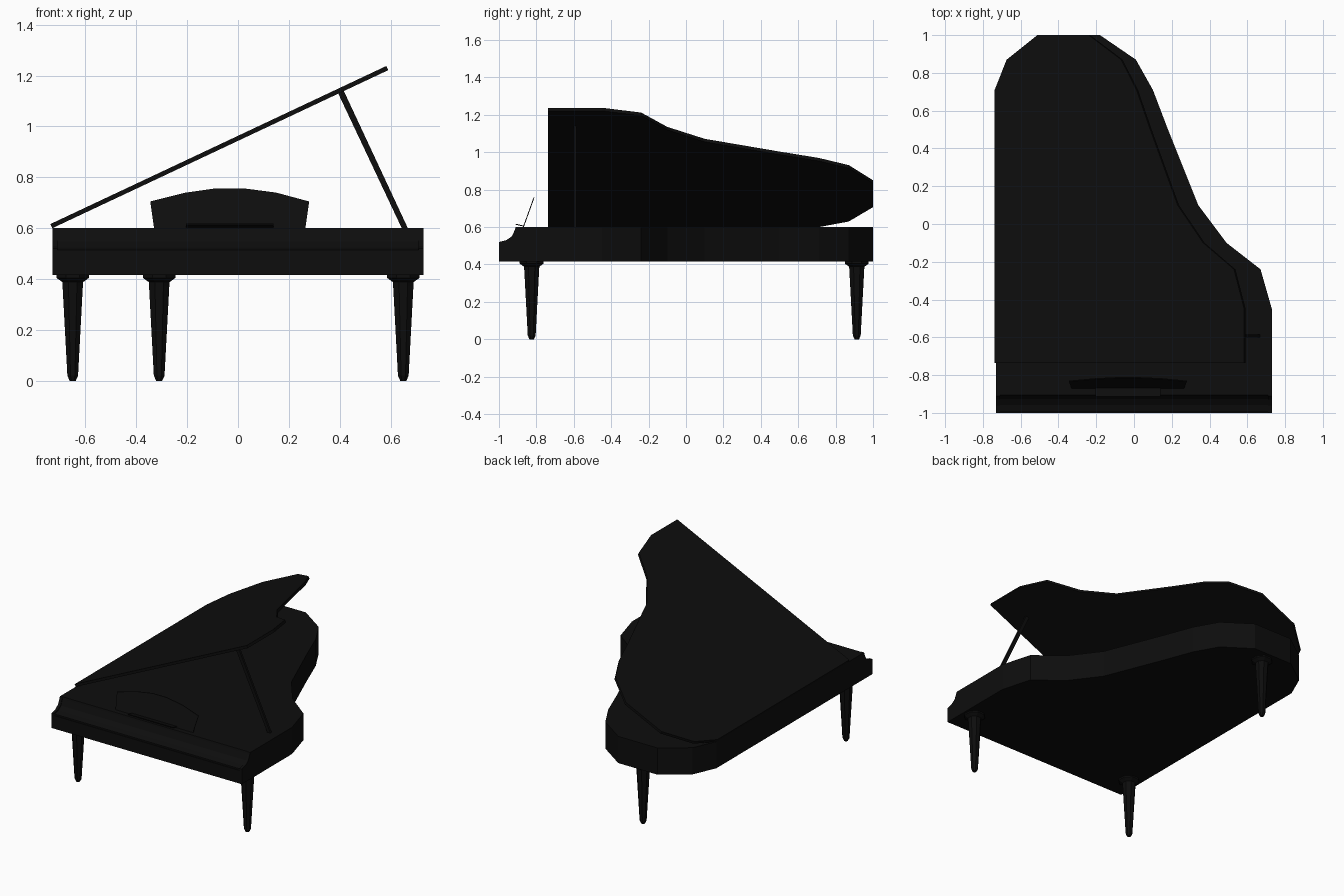
import bpy, bmesh, math
from mathutils import Vector

cube = bpy.data.objects.get("Cube")
if cube:
    bpy.data.objects.remove(cube)

black = bpy.data.materials.new("black lacquer")
black.use_nodes = True
colour = (0.004, 0.004, 0.004, 1)
black.diffuse_color = colour
black.node_tree.nodes["Principled BSDF"].inputs["Base Color"].default_value = colour


def finish(name, bm):
    bmesh.ops.recalc_face_normals(bm, faces=bm.faces[:])
    mesh = bpy.data.meshes.new(name)
    bm.to_mesh(mesh)
    bm.free()
    mesh.materials.append(black)
    obj = bpy.data.objects.new(name, mesh)
    bpy.context.collection.objects.link(obj)
    return obj


def prism(name, points, offset):
    """Solid made by sweeping a flat outline along an offset."""
    bm = bmesh.new()
    face = bm.faces.new([bm.verts.new(p) for p in points])
    swept = bmesh.ops.extrude_face_region(bm, geom=[face], use_keep_orig=True)
    verts = [g for g in swept["geom"] if isinstance(g, bmesh.types.BMVert)]
    bmesh.ops.translate(bm, verts=verts, vec=Vector(offset))
    return finish(name, bm)


# Case: curved outline, shared with the lid
SIDE, BOTTOM, TOP = 0.73, 0.415, 0.60
curve = [(SIDE, -0.45), (0.67, -0.24), (0.49, -0.10), (0.34, 0.10), (0.26, 0.30),
         (0.18, 0.50), (0.10, 0.71), (0.01, 0.87), (-0.18, 1), (-0.48, 1),
         (-0.66, 0.87), (-SIDE, 0.71)]


def outline(front):
    return [(-SIDE, front), (SIDE, front)] + curve


prism("case", [(x, y, BOTTOM) for x, y in outline(-0.9)], (0, 0, TOP - BOTTOM))

# Keyboard end: two cheeks with a slightly recessed closed fallboard between
profile = [(-0.9, BOTTOM), (-1, BOTTOM), (-1, 0.52), (-0.96, 0.53),
           (-0.93, 0.552), (-0.915, 0.585), (-0.91, TOP), (-0.9, TOP)]
CHEEK = 0.02
for name, x in (("right_cheek", -SIDE), ("left_cheek", SIDE - CHEEK)):
    prism(name, [(x, y, z) for y, z in profile], (CHEEK, 0, 0))
fallboard = [(-0.9, 0.505), (-0.995, 0.505), (-0.995, 0.515), (-0.957, 0.525),
             (-0.927, 0.547), (-0.911, 0.585), (-0.906, TOP), (-0.9, TOP)]
inner = SIDE - CHEEK
prism("fallboard", [(-inner, y, z) for y, z in fallboard], (2 * inner, 0, 0))
prism("key_slip", [(-inner, -1, BOTTOM), (inner, -1, BOTTOM),
                   (inner, -0.9, BOTTOM), (-inner, -0.9, BOTTOM)], (0, 0, 0.09))

# Lid: case outline swung open about the straight side
ANGLE = math.radians(25.2)
c, s = math.cos(ANGLE), math.sin(ANGLE)
prism("lid", [(-SIDE + (x + SIDE) * c, y, TOP + (x + SIDE) * s)
              for x, y in outline(-0.737)], (-0.018 * s, 0, 0.018 * c))

# Prop stick under the lid
prism("lid_prop", [(0.644, -0.6, TOP), (0.668, -0.6, TOP),
                   (0.416, -0.6, 1.14), (0.394, -0.6, 1.13)], (0, 0.015, 0))

# Music desk leaning back, with its small ledge
desk = [(-0.33, TOP), (0.265, TOP), (0.28, 0.705), (0.15, 0.74), (0.02, 0.757),
        (-0.085, 0.757), (-0.205, 0.74), (-0.345, 0.705)]
prism("music_desk", [(x, -0.872 + (z - TOP) * 0.36, z) for x, z in desk], (0, 0.005, 0))
prism("desk_ledge", [(-0.205, -0.912, 0.613), (0.14, -0.912, 0.613),
                     (0.14, -0.868, 0.603), (-0.205, -0.868, 0.603)], (0, 0, 0.005))

# Legs: tapered, faceted, with a flared collar
rings = [(0.012, 0), (0.021, 0.02), (0.04, 0.375), (0.041, 0.388),
         (0.064, 0.405), (0.064, BOTTOM + 0.005)]
SIDES = 8


def leg(name, x, y):
    bm = bmesh.new()
    loops = []
    for radius, z in rings:
        r = radius / math.cos(math.pi / SIDES)
        loops.append([bm.verts.new((x + r * math.cos(a), y + r * math.sin(a), z))
                      for a in (math.tau * (i + 0.5) / SIDES for i in range(SIDES))])
    for low, high in zip(loops, loops[1:]):
        for i in range(SIDES):
            j = (i + 1) % SIDES
            bm.faces.new((low[i], low[j], high[j], high[i]))
    bm.faces.new(loops[0])
    bm.faces.new(loops[-1])
    finish(name, bm)


leg("front_right_leg", -0.65, -0.825)
leg("front_left_leg", 0.65, -0.825)
leg("rear_leg", -0.31, 0.913)
